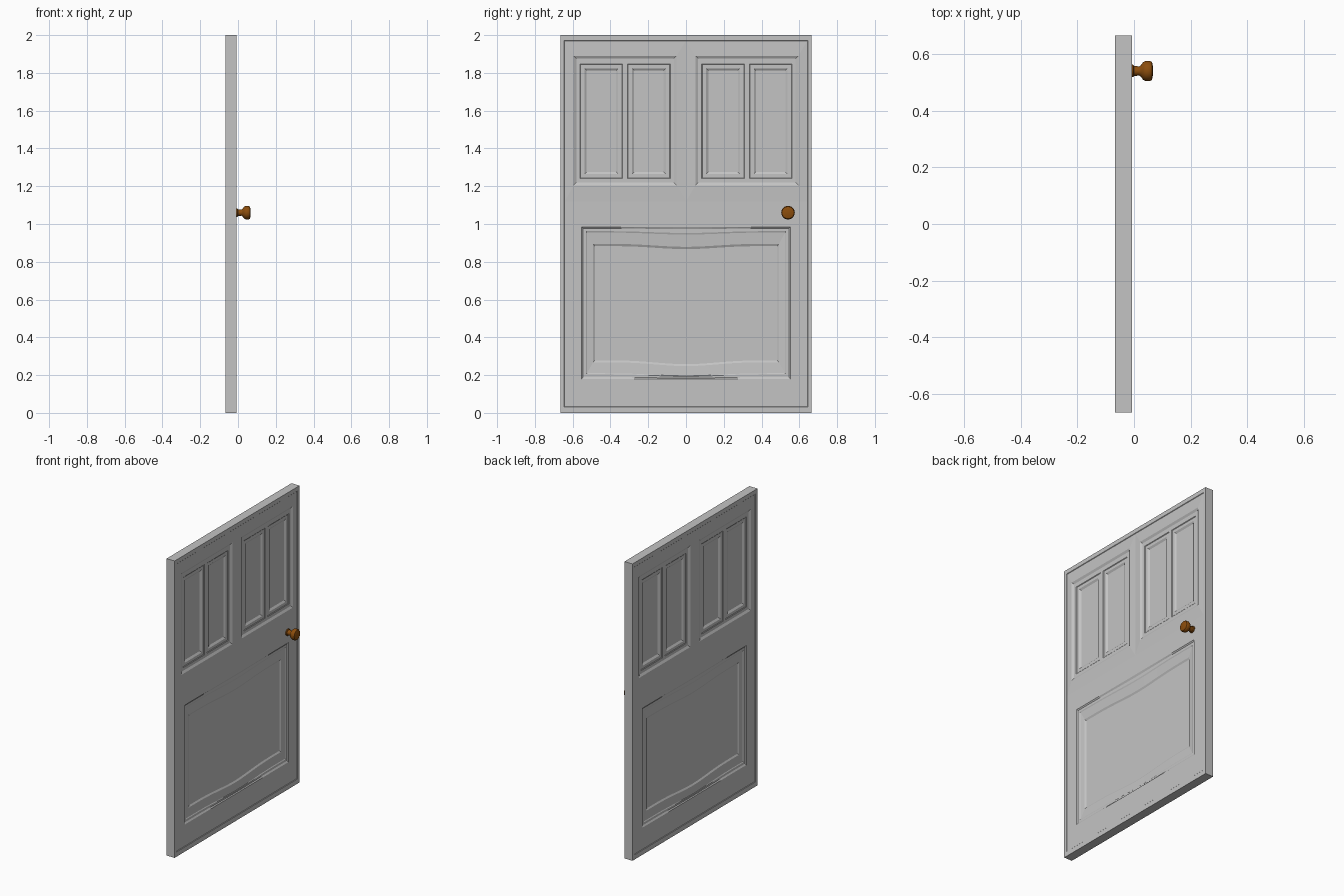
import bpy, bmesh, math

cube = bpy.data.objects.get("Cube")
if cube:
    bpy.data.objects.remove(cube)

CX, HALF = -0.037, 0.03          # slab mid-plane and half thickness


def material(name, rgb):
    m = bpy.data.materials.new(name)
    m.use_nodes = True
    m.diffuse_color = (*rgb, 1)
    m.node_tree.nodes["Principled BSDF"].inputs["Base Color"].default_value = (*rgb, 1)
    return m


def make_object(name, bm, mat):
    me = bpy.data.meshes.new(name)
    bm.to_mesh(me)
    bm.free()
    me.materials.append(mat)
    ob = bpy.data.objects.new(name, me)
    bpy.context.collection.objects.link(ob)
    return ob


def loop(bm, side, ring, n):
    """Rectangle y0..y1, z0..z1 at a depth below the face; top and bottom may sag."""
    y0, y1, z0, z1, depth, sag = (*ring, 0)[:6]
    x = CX + side * (HALF - depth)

    def dip(t):
        return sag * (0.5 - 0.5 * math.cos(2 * math.pi * t)) ** 2

    ts = [i / n for i in range(n + 1)]
    pts = [(y0 + (y1 - y0) * t, z0 - dip(t)) for t in ts]
    pts += [(y1 + (y0 - y1) * t, z1 - 0.8 * dip(t)) for t in ts]
    return [bm.verts.new((x, y, z)) for y, z in pts]


def nest(bm, side, rings, n=1, cap=True):
    """Bridge successive rings inward and close the last one."""
    loops = [loop(bm, side, r, n) for r in rings]
    for a, b in zip(loops, loops[1:]):
        for i in range(len(a)):
            j = (i + 1) % len(a)
            bm.faces.new([a[i], a[j], b[j], b[i]][::side])
    if cap:
        bm.faces.new(loops[-1][::side])
    return loops[0]


def shrink(ring, d, depth):
    y0, y1, z0, z1 = ring[:4]
    return (y0 + d, y1 - d, z0 + d, z1 - d, depth)


def flip(ring):
    return (-ring[1], -ring[0], *ring[2:])


FIELD = 0.003
bm = bmesh.new()
outer = {}
for side in (1, -1):
    # Outer border with a fine step
    outer[side] = nest(bm, side, [
        (-0.665, 0.665, 0, 2, 0),
        (-0.645, 0.645, 0.032, 1.972, 0),
        (-0.642, 0.642, 0.035, 1.969, FIELD)], cap=False)

    # Large lower panel with sagging mouldings
    nest(bm, side, [
        (-0.642, 0.642, 0.035, 1.12, FIELD),
        (-0.552, 0.552, 0.18, 0.985, FIELD),
        (-0.545, 0.545, 0.19, 0.977, 0.009, 0.006),
        (-0.53, 0.53, 0.205, 0.962, 0.009, 0.012),
        (-0.525, 0.525, 0.21, 0.955, 0.012, 0.014),
        (-0.492, 0.492, 0.268, 0.895, 0.016, 0.02),
        (-0.482, 0.482, 0.278, 0.883, 0.022, 0.02)], n=16)

    # Two upper groups, each with a pair of tall sunk panels
    for mirror in (lambda r: r, flip):
        opening = (-0.595, -0.05, 1.205, 1.89, 0)
        floor = shrink(opening, 0.014, 0.008)
        nest(bm, side, [mirror(r) for r in (
            (-0.642, 0, 1.12, 1.969, FIELD), opening, floor)], cap=False)
        mid = (floor[0] + floor[1]) / 2
        for y0, y1, p0, p1 in ((floor[0], mid, -0.562, -0.335),
                               (mid, floor[1], -0.31, -0.083)):
            panel = (p0, p1, 1.24, 1.848, 0.008)
            nest(bm, side, [mirror(r) for r in (
                (y0, y1, *floor[2:]), panel,
                shrink(panel, 0.004, 0.011),
                shrink(panel, 0.024, 0.011),
                shrink(panel, 0.036, 0.019))])

# Slab edges
f, b = outer[1], outer[-1]
for i in range(4):
    j = (i + 1) % 4
    bm.faces.new([b[i], b[j], f[j], f[i]])
bmesh.ops.remove_doubles(bm, verts=bm.verts, dist=1e-5)
make_object("door_slab", bm, material("grey_paint", (0.55, 0.55, 0.55)))

# Turned knob: (x, radius) profile spun about the x axis
PROFILE = [(-0.009, 0.001), (-0.009, 0.022), (-0.003, 0.022), (0.0, 0.018),
           (0.018, 0.016), (0.024, 0.02), (0.032, 0.031), (0.042, 0.036),
           (0.056, 0.036), (0.063, 0.032), (0.066, 0.022), (0.067, 0.001)]
bm = bmesh.new()
SEG = 24
rows = [[bm.verts.new((x, 0.54 + r * math.cos(a), 1.06 + r * math.sin(a)))
         for a in (2 * math.pi * k / SEG for k in range(SEG))] for x, r in PROFILE]
for a, c in zip(rows, rows[1:]):
    for i in range(SEG):
        j = (i + 1) % SEG
        bm.faces.new((a[i], a[j], c[j], c[i]))
bm.faces.new(rows[0][::-1])
bm.faces.new(rows[-1])
bmesh.ops.recalc_face_normals(bm, faces=bm.faces)
knob = make_object("door_knob", bm, material("brown_metal", (0.26, 0.075, 0.004)))
knob.data.shade_smooth()
knob.data.set_sharp_from_angle(angle=math.radians(40))
